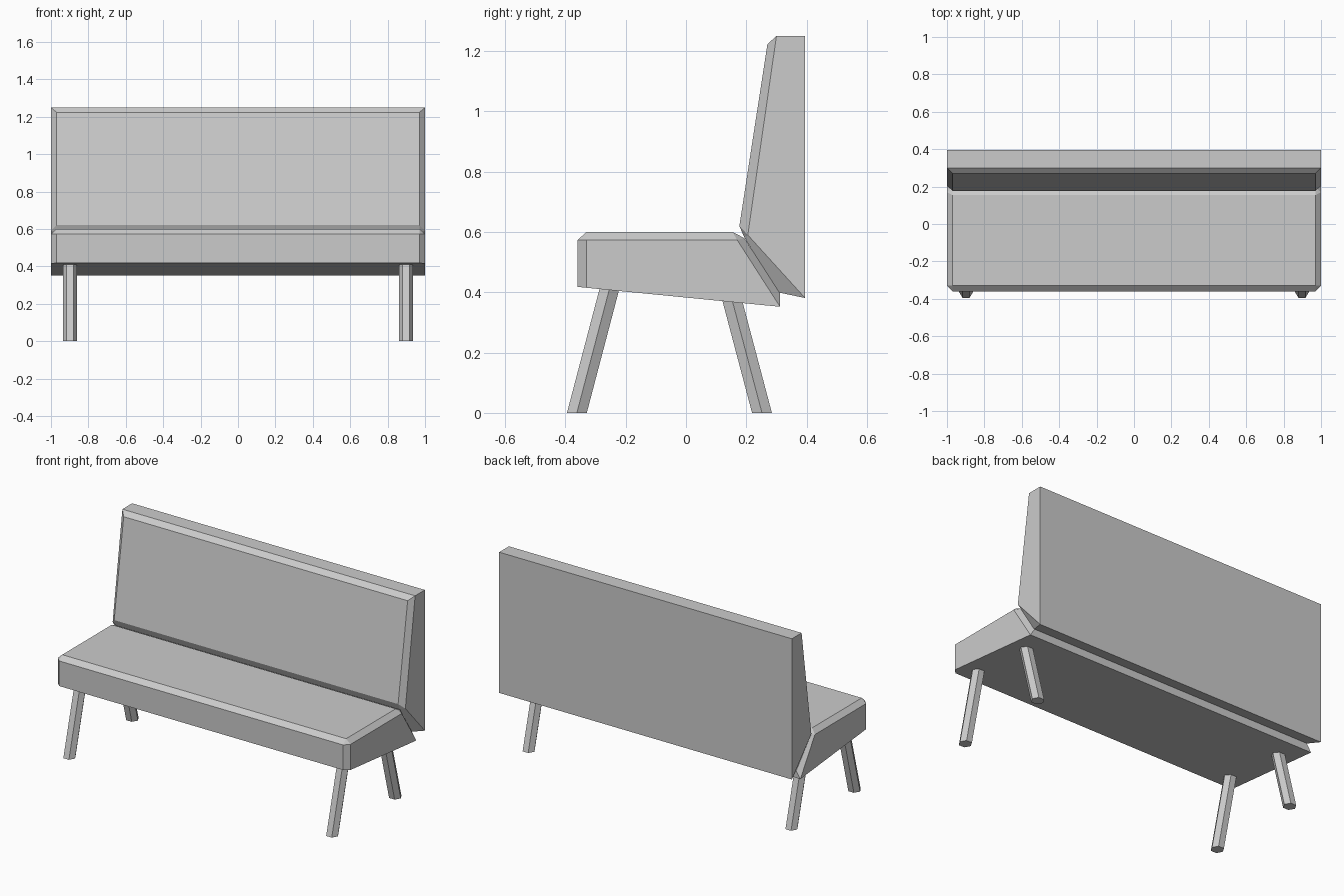
import bpy, bmesh, math

if "Cube" in bpy.data.objects:
    bpy.data.objects.remove(bpy.data.objects["Cube"])


def finish(bm, name):
    bmesh.ops.remove_doubles(bm, verts=bm.verts, dist=0.0005)
    bmesh.ops.recalc_face_normals(bm, faces=bm.faces)
    mesh = bpy.data.meshes.new(name)
    bm.to_mesh(mesh)
    bm.free()
    obj = bpy.data.objects.new(name, mesh)
    bpy.context.collection.objects.link(obj)
    return obj


def cushion(name, profile):
    """Symmetric body; each row is side (y, z), centre (y, z), half width of centre."""
    bm = bmesh.new()
    loops = [
        [bm.verts.new((-1, r[0], r[1])) for r in profile],
        [bm.verts.new((-r[4], r[2], r[3])) for r in profile],
        [bm.verts.new((r[4], r[2], r[3])) for r in profile],
        [bm.verts.new((1, r[0], r[1])) for r in profile],
    ]
    n = len(profile)
    for a, b in zip(loops, loops[1:]):
        for i in range(n):
            j = (i + 1) % n
            bm.faces.new((a[i], a[j], b[j], b[i]))
    bm.faces.new(loops[0])
    bm.faces.new(loops[-1])
    return finish(bm, name)


def leg(name, x, y_foot, y_top, z_top):
    """Hexagonal splayed leg with a level foot."""
    bm = bmesh.new()
    bmesh.ops.create_cone(bm, cap_ends=True, segments=6, radius1=0.038,
                          radius2=0.038, depth=z_top)
    # turn corners towards the sides, then shear
    for v in bm.verts:
        a = round((math.atan2(v.co.y, v.co.x) + math.pi / 6) / (math.pi / 3)) * math.pi / 3
        top = v.co.z > 0
        v.co = (x + 0.038 * math.cos(a),
                (y_top if top else y_foot) + 0.038 * math.sin(a),
                z_top if top else 0)
    return finish(bm, name)


# Seat cushion with chamfered top, front corners and raked back
cushion("seat", [
    (-0.33, 0.415, -0.36, 0.418, 0.97),
    (-0.33, 0.573, -0.36, 0.573, 0.97),
    (-0.33, 0.573, -0.33, 0.60, 0.97),
    (0.17, 0.573, 0.154, 0.60, 0.97),
    (0.17, 0.573, 0.193, 0.58, 0.97),
    (0.312, 0.352, 0.312, 0.398, 0.97),
    (0.312, 0.352, 0.312, 0.352, 1.0),
])

# Wedge backrest with chamfered front edges
cushion("backrest", [
    (0.395, 0.381, 0.395, 0.381, 1.0),
    (0.395, 1.25, 0.395, 1.25, 1.0),
    (0.30, 1.25, 0.30, 1.25, 1.0),
    (0.30, 1.25, 0.27, 1.223, 0.97),
    (0.205, 0.59, 0.177, 0.62, 0.97),
    (0.205, 0.59, 0.193, 0.583, 0.97),
    (0.395, 0.381, 0.305, 0.40, 0.97),
])

# Four splayed legs
for side, x in (("left", -0.898), ("right", 0.898)):
    leg("front_leg_" + side, x, -0.362, -0.253, 0.415)
    leg("back_leg_" + side, x, 0.252, 0.152, 0.378)
